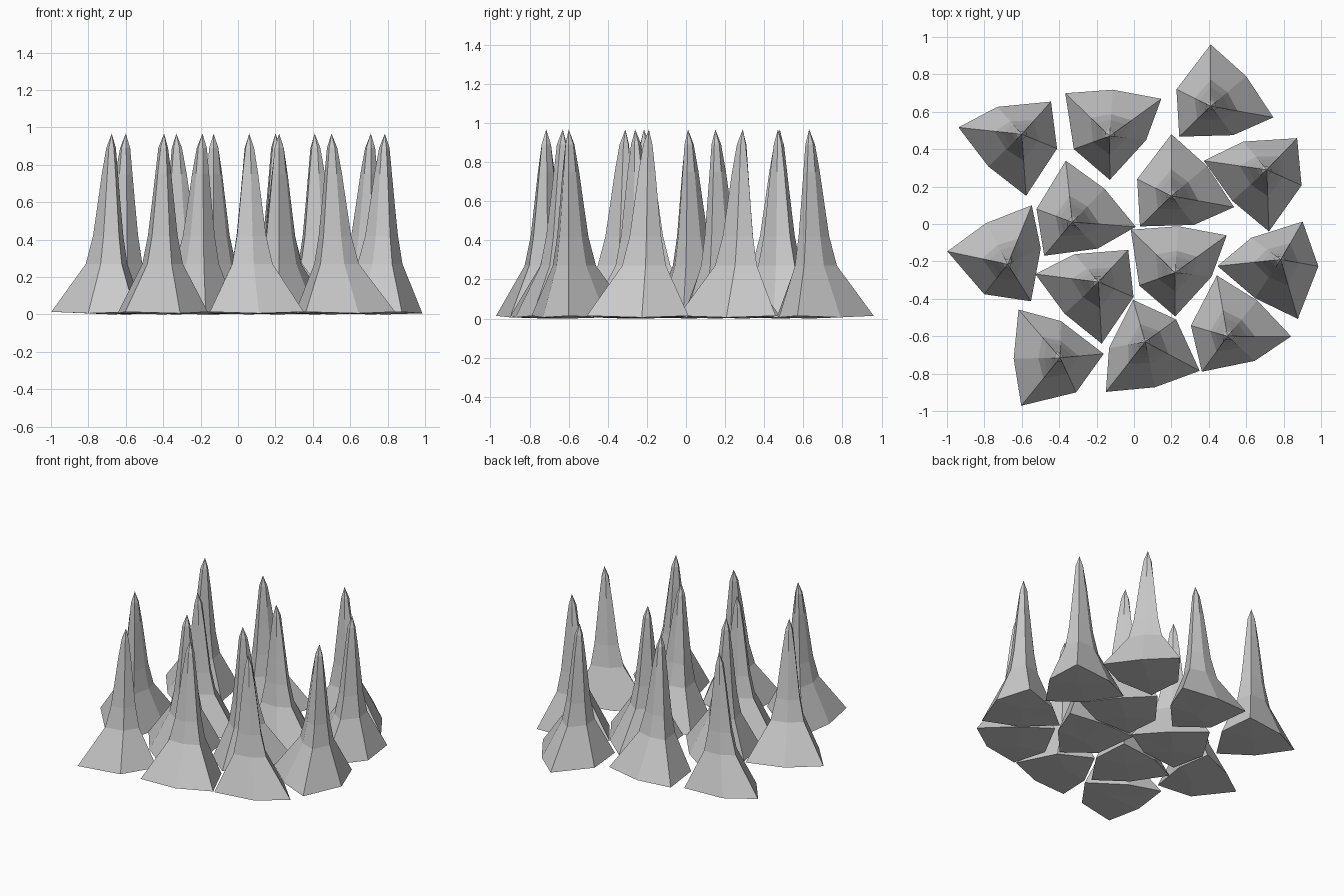
import bpy, bmesh
from math import radians

if "Cube" in bpy.data.objects:
    bpy.data.objects.remove(bpy.data.objects["Cube"])

# Footprint of one spike around its tip axis: three corners with a mid point on each side
BASE = [(0, .33), (.19, .16), (.335, -.06), (.12, -.155), (-.168, -.163), (-.183, .09)]
# Rings up the spike: height, corner scale, side scale
RINGS = [(.27, .43, .47), (.42, .31, .35), (.60, .23, .26), (.75, .165, .19), (.89, .09, .125)]
TIP = .967

# One faceted spike mesh shared by all
bm = bmesh.new()
loops = [[bm.verts.new((x, y, .006 if i % 2 else .014)) for i, (x, y) in enumerate(BASE)]]
for z, c, s in RINGS:
    loops.append([bm.verts.new((x * (s if i % 2 else c), y * (s if i % 2 else c), z))
                  for i, (x, y) in enumerate(BASE)])
tip = bm.verts.new((0, 0, TIP))
under = bm.verts.new((0, 0, 0))
n = len(BASE)
for lo, hi in zip(loops, loops[1:]):
    for i in range(n):
        j = (i + 1) % n
        bm.faces.new((lo[i], lo[j], hi[j], hi[i]))
for i in range(n):
    j = (i + 1) % n
    bm.faces.new((loops[-1][i], loops[-1][j], tip))
    bm.faces.new((loops[0][j], loops[0][i], under))
bmesh.ops.recalc_face_normals(bm, faces=bm.faces)
mesh = bpy.data.meshes.new("spike")
bm.to_mesh(mesh)
bm.free()

# Scattered spikes: x, y, turn in degrees
SPOTS = [(-.60, .48, 184), (-.13, .47, 46), (.41, .63, 0), (.71, .29, 182),
         (.20, .15, 0), (-.33, .01, 6), (-.675, -.215, 78), (-.19, -.31, 183),
         (.22, -.26, 46), (.785, -.19, 196), (-.395, -.715, 141), (.06, -.63, 242),
         (.50, -.60, 10)]
for k, (x, y, a) in enumerate(SPOTS):
    ob = bpy.data.objects.new(f"spike_{k + 1}", mesh)
    ob.location = (x, y, 0)
    ob.rotation_euler.z = radians(a)
    bpy.context.collection.objects.link(ob)
